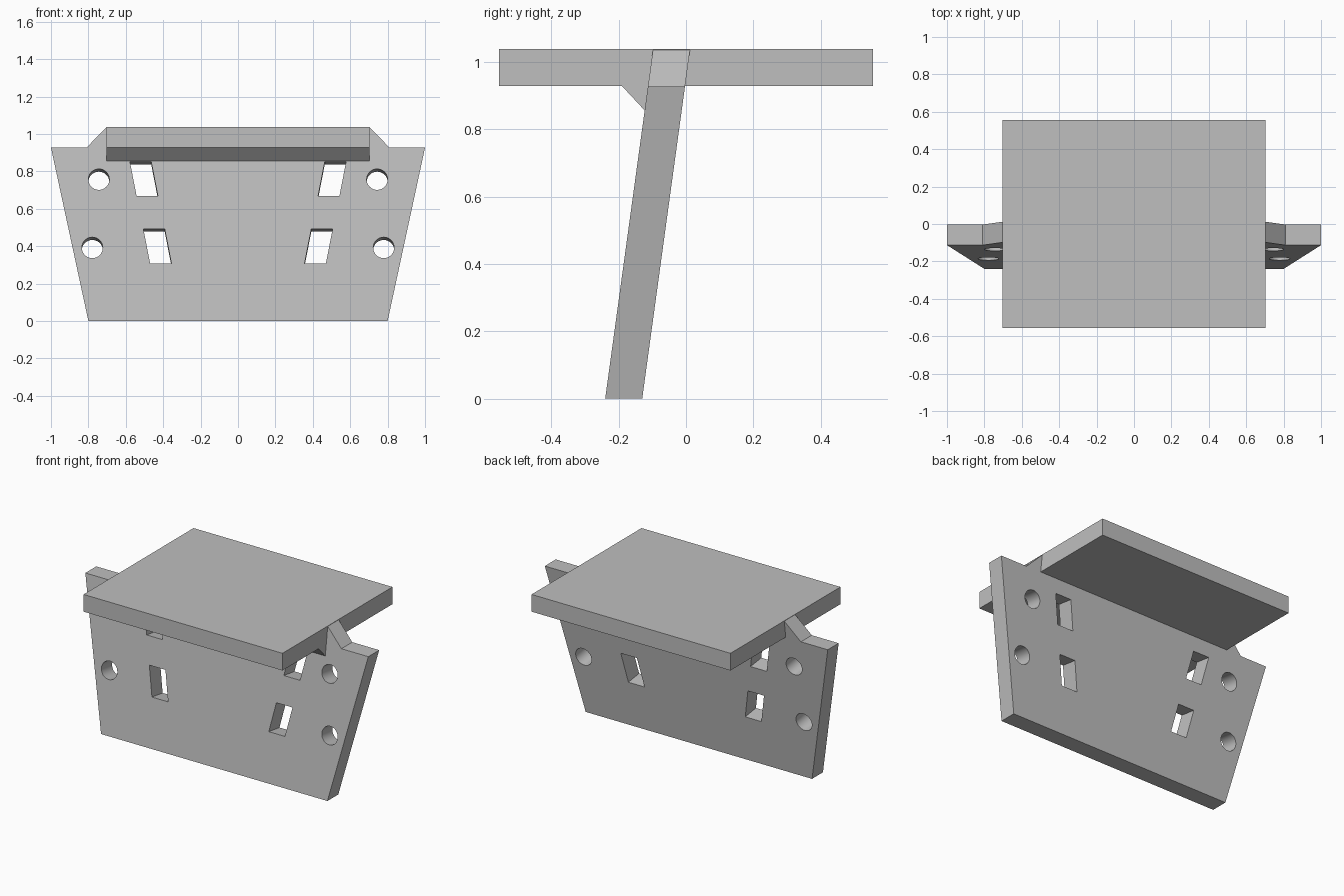
import bpy
import bmesh
from math import cos, sin, pi, radians
from mathutils import Vector

cube = bpy.data.objects.get("Cube")
if cube:
    bpy.data.objects.remove(cube, do_unlink=True)

grey = bpy.data.materials.new("plain grey")
grey.use_nodes = True
colour = (0.52, 0.52, 0.52, 1)
grey.diffuse_color = colour
grey.node_tree.nodes["Principled BSDF"].inputs["Base Color"].default_value = colour

LEAN = 0.137          # backward lean of the panel per unit of height
THICK = 0.11
BOARD_LOW, BOARD_TOP = 0.928, 1.038


def front_y(z):
    return -0.24 + LEAN * z


def add_prism(bm, points, direction):
    """Extrude a closed outline along a direction."""
    face = bm.faces.new([bm.verts.new(p) for p in points])
    new = bmesh.ops.extrude_face_region(bm, geom=[face], use_keep_orig=True)
    moved = [v for v in new["geom"] if isinstance(v, bmesh.types.BMVert)]
    bmesh.ops.translate(bm, verts=moved, vec=Vector(direction))


def finish(bm, name):
    bmesh.ops.recalc_face_normals(bm, faces=bm.faces[:])
    mesh = bpy.data.meshes.new(name)
    bm.to_mesh(mesh)
    bm.free()
    mesh.materials.append(grey)
    obj = bpy.data.objects.new(name, mesh)
    bpy.context.collection.objects.link(obj)
    return obj


# Leaning panel with a raised centre that ends inside the board
half = [(0.8, 0), (1, 0.927), (0.81, 0.927), (0.702, BOARD_TOP - 0.001), (0.68, 1.0)]
outline = half + [(-x, z) for x, z in reversed(half)]
bm = bmesh.new()
add_prism(bm, [(x, front_y(z), z) for x, z in outline], (0, THICK, 0))
panel = finish(bm, "leaning_panel")

# Round holes and slanted slots, cut square to the panel face
bm = bmesh.new()
into = Vector((0, 1, -LEAN))


def add_cutter(points):
    start = [Vector((x, front_y(z), z)) - into * 0.06 for x, z in points]
    add_prism(bm, start, into * 0.25)


for side in (-1, 1):
    for x, z in ((0.744, 0.757), (0.779, 0.392)):
        ring = [2 * pi * i / 40 for i in range(40)]
        add_cutter([(side * x + 0.056 * cos(a), z + 0.056 * sin(a)) for a in ring])
    for x, z in ((0.428, 0.667), (0.356, 0.308)):
        slot = [(x, z), (x + 0.114, z), (x + 0.15, z + 0.185), (x + 0.036, z + 0.185)]
        add_cutter([(side * px, pz) for px, pz in slot])
cutter = finish(bm, "hole_cutter")
cutter.hide_render = True

cut = panel.modifiers.new("holes", "BOOLEAN")
cut.object = cutter
cut.operation = "DIFFERENCE"
cut.solver = "EXACT"
bpy.ops.object.select_all(action="DESELECT")
bpy.context.view_layer.objects.active = panel
panel.select_set(True)
bpy.ops.object.modifier_apply(modifier=cut.name)
bpy.data.objects.remove(cutter, do_unlink=True)
bpy.ops.object.shade_smooth_by_angle(angle=radians(30))

# Flat board with the sloping brace beneath it, in front of the panel
profile = [(-0.555, BOARD_TOP), (-0.555, BOARD_LOW), (-0.19, BOARD_LOW), (-0.122, 0.855),
           (-0.05, BOARD_LOW), (0.555, BOARD_LOW), (0.555, BOARD_TOP)]
bm = bmesh.new()
add_prism(bm, [(-0.703, y, z) for y, z in profile], (1.406, 0, 0))
finish(bm, "board_and_brace")
